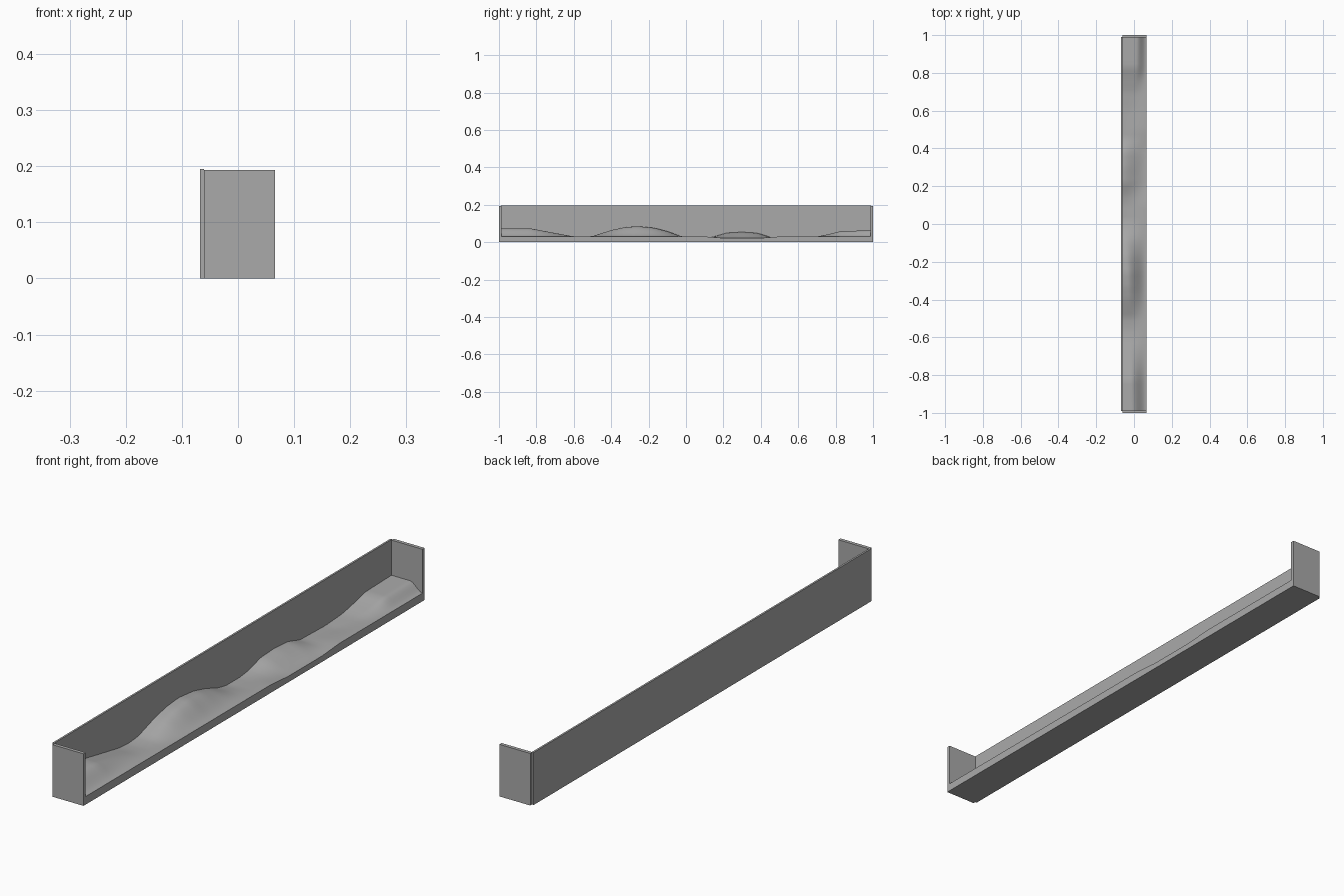
import bpy
import bmesh

cube = bpy.data.objects.get("Cube")
if cube:
    bpy.data.objects.remove(cube, do_unlink=True)

# Single plain grey
grey = bpy.data.materials.new("grey")
grey.use_nodes = True
GREY = (0.4, 0.4, 0.4, 1.0)
grey.diffuse_color = GREY
grey.node_tree.nodes["Principled BSDF"].inputs["Base Color"].default_value = GREY

BACK, FRONT, END = -0.061, 0.066, 0.987


def add_object(name, bm):
    bmesh.ops.recalc_face_normals(bm, faces=bm.faces)
    mesh = bpy.data.meshes.new(name)
    bm.to_mesh(mesh)
    bm.free()
    mesh.materials.append(grey)
    obj = bpy.data.objects.new(name, mesh)
    bpy.context.collection.objects.link(obj)
    return obj


def box(name, low, high):
    bm = bmesh.new()
    bmesh.ops.create_cube(bm, size=1)
    for v in bm.verts:
        v.co = [(a + b) / 2 + c * (b - a) for a, b, c in zip(low, high, v.co)]
    return add_object(name, bm)


def lerp_points(points, y):
    for (y0, a), (y1, b) in zip(points, points[1:]):
        if y <= y1:
            return a + (b - a) * max(0, (y - y0) / (y1 - y0))
    return points[-1][1]


# Tray: base, back wall and two end plates
box("base", (BACK, -END, 0), (FRONT, END, 0.008))
box("back_wall", (-0.068, -0.99, 0), (BACK, 0.99, 0.195))
box("front_end_plate", (BACK, -1, 0), (FRONT, -END, 0.193))
box("rear_end_plate", (BACK, END, 0), (FRONT, 1, 0.193))

# Ground height along the wall, along the open edge, and where the slope falls
wall_line = [(-1, .073), (-.83, .073), (-.73, .054), (-.61, .032), (-.56, .028),
             (-.5, .032), (-.4, .064), (-.33, .079), (-.26, .085), (-.17, .076),
             (-.1, .058), (-.03, .033), (.02, .024), (.1, .024), (.15, .03),
             (.22, .05), (.3, .054), (.38, .049), (.45, .028), (.6, .024),
             (.7, .03), (.77, .044), (.83, .059), (1, .063)]
open_line = [(-1, .03), (.1, .03), (.2, .022), (.4, .022), (.5, .03), (1, .03)]
slope_mid = [(-1, .7), (-.6, .65), (-.26, .6), (.1, .5), (.3, .48), (.5, .55), (.8, .78), (1, .8)]


def ground_height(t, y):
    mid = lerp_points(slope_mid, y)
    half = min(mid, 1 - mid) * 1.0
    s = min(1, max(0, (t - mid + half) / (2 * half)))
    s = s * s * (3 - 2 * s)
    return lerp_points(wall_line, y) * (1 - s) + lerp_points(open_line, y) * s


# Rolling ground: closed cross-sections joined along the tray
ROWS, COLS = 100, 16
bm = bmesh.new()
sections = []
for r in range(ROWS + 1):
    y = -END + 2 * END * r / ROWS
    ring = []
    for c in range(COLS + 1):
        t = c / COLS
        ring.append(bm.verts.new((BACK + t * (FRONT - BACK), y, ground_height(t, y))))
    ring.append(bm.verts.new((FRONT, y, 0.008)))
    ring.append(bm.verts.new((BACK, y, 0.008)))
    sections.append(ring)
for a, b in zip(sections, sections[1:]):
    for i in range(len(a)):
        j = (i + 1) % len(a)
        bm.faces.new((a[i], a[j], b[j], b[i]))
bm.faces.new(sections[0])
bm.faces.new(sections[-1])
ground = add_object("rolling_ground", bm)

bpy.ops.object.select_all(action="DESELECT")
ground.select_set(True)
bpy.context.view_layer.objects.active = ground
bpy.ops.object.shade_smooth_by_angle(angle=0.8)
